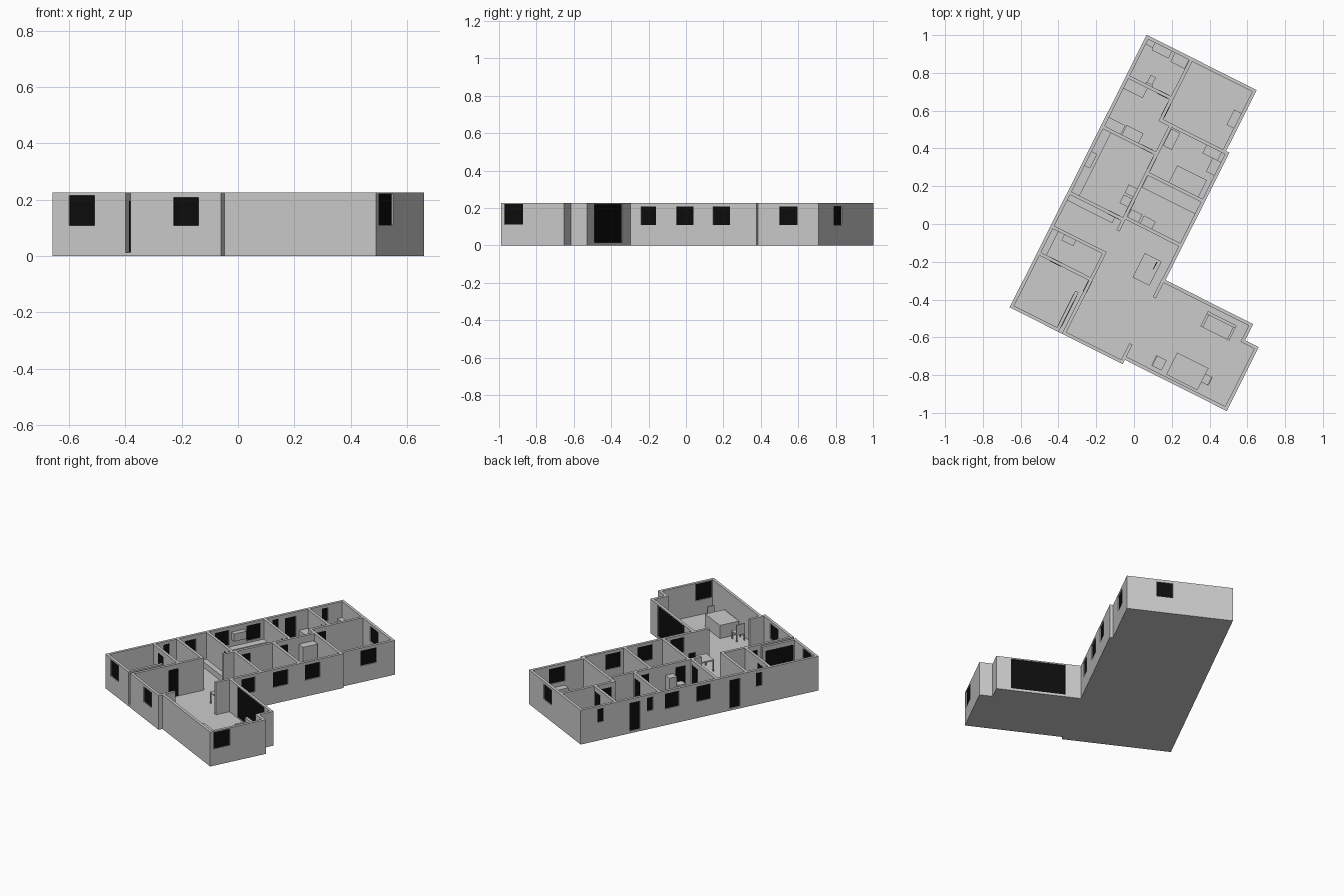
import bpy, bmesh, math

ANGLE = math.radians(-26.7)   # the plan is drawn square, then turned
H, FLOOR, T = 0.226, 0.013, 0.018
black = bpy.data.materials.new("dark_glass")
black.diffuse_color = (0.004, 0.004, 0.004, 1)


def boxes(name, parts, mat=None):
    """One object from boxes (u0, u1, v0, v1, z0, z1)."""
    bm = bmesh.new()
    for u0, u1, v0, v1, z0, z1 in parts:
        vs = bmesh.ops.create_cube(bm, size=1)["verts"]
        for p in vs:
            p.co = ((u0 + u1) / 2 + p.co.x * (u1 - u0),
                    (v0 + v1) / 2 + p.co.y * (v1 - v0),
                    (z0 + z1) / 2 + p.co.z * (z1 - z0))
    return finish(name, bm, mat)


def finish(name, bm, mat=None):
    me = bpy.data.meshes.new(name)
    bm.to_mesh(me)
    bm.free()
    ob = bpy.data.objects.new(name, me)
    ob.rotation_euler.z = ANGLE
    if mat:
        me.materials.append(mat)
    bpy.context.collection.objects.link(ob)
    return ob


def wall(name, axis, pos, a, b, openings=(), panel=0.006):
    """Straight wall along axis, centred on pos, with dark panels in its openings."""
    def piece(s, e, z0, z1, t=T):
        if axis == "u":
            return (s, e, pos - t / 2, pos + t / 2, z0, z1)
        return (pos - t / 2, pos + t / 2, s, e, z0, z1)
    solid, panes, cur = [], [], a
    for s, e, z0, z1 in sorted(openings):
        solid.append(piece(cur, s, 0, H))
        solid.append(piece(s, e, 0, z0))
        solid.append(piece(s, e, z1, H))
        panes.append(piece(s, e, z0, z1, panel))
        cur = e
    solid.append(piece(cur, b, 0, H))
    boxes(name, solid)
    if panes:
        boxes(name + "_panels", panes, black)


def win(a, b, z0=0.108, z1=0.208):
    return (a, b, z0, z1)


def door(a, b, z1=0.195):
    return (a, b, 0.015, z1)


# floor slab
outline = [(-0.39, -0.69), (0.28, -0.69), (0.28, -0.664), (0.883, -0.664),
           (0.883, -0.286), (0.802, -0.286), (0.802, -0.19), (0.282, -0.19),
           (0.282, 0.564), (0.262, 0.564), (0.262, 0.925), (-0.39, 0.925)]
bm = bmesh.new()
face = bm.faces.new([bm.verts.new((u, v, 0)) for u, v in outline])
top = bmesh.ops.extrude_face_region(bm, geom=[face])["geom"]
bmesh.ops.translate(bm, vec=(0, 0, FLOOR),
                    verts=[g for g in top if isinstance(g, bmesh.types.BMVert)])
bmesh.ops.recalc_face_normals(bm, faces=bm.faces)
finish("floor", bm)

# outer walls
h = T / 2
wall("left_wall", "v", -0.39 + h, -0.69, 0.925,
     [win(-0.306, -0.266, 0.12), door(-0.158, -0.084, 0.2), win(0.044, 0.138),
      win(0.259, 0.353), win(0.434, 0.474, 0.12), door(0.521, 0.595, 0.2),
      win(0.77, 0.811, 0.12)])
wall("back_wall", "u", 0.925 - h, -0.39, 0.262, [win(-0.02, 0.08)])
wall("right_back_wall", "v", 0.262 - h, 0.55, 0.925, [win(0.691, 0.798)])
wall("right_wall", "v", 0.282 - h, -0.19, 0.564,
     [win(-0.127, -0.037), win(0.086, 0.187), win(0.304, 0.405)])
wall("wing_back_wall", "u", -0.19 - h, 0.264, 0.802, [door(0.378, 0.712, 0.218)])
wall("wing_step_side", "v", 0.802 - h, -0.304, -0.19)
wall("wing_step_back", "u", -0.286 - h, 0.784, 0.883)
wall("wing_end_wall", "v", 0.883 - h, -0.664, -0.286, [win(-0.641, -0.53, 0.11, 0.22)])
wall("wing_front_wall", "u", -0.664 + h, 0.262, 0.883)
wall("front_left_wall", "u", -0.69 + h, -0.39, -0.1, [win(-0.325, -0.224, 0.108, 0.215)])
wall("front_wall", "u", -0.69 + h, -0.078, 0.28, [win(0.09, 0.19)])

# inner walls, doors slightly proud of the wall
inner = [("u", 0.683, -0.38, -0.12, [door(-0.2, -0.14)]),
         ("v", -0.12, 0.546, 0.915, [door(0.575, 0.655)]),
         ("u", 0.555, -0.129, 0.27, []),
         ("u", 0.385, -0.38, -0.06, [door(-0.15, -0.085)]),
         ("v", -0.06, -0.07, 0.555, [door(0.04, 0.11), door(0.29, 0.365)]),
         ("u", 0.272, -0.06, 0.27, []),
         ("u", 0.01, -0.06, 0.27, []),
         ("u", -0.005, -0.38, -0.06, [door(-0.15, -0.085)]),
         ("u", -0.207, -0.38, -0.062, []),
         ("v", -0.071, -0.69, -0.2, [door(-0.44, -0.37)]),
         ("u", -0.365, -0.38, -0.071, [door(-0.31, -0.245)]),
         ("v", -0.109, -0.69, -0.455, [door(-0.665, -0.475)]),
         ("v", 0.271, -0.69, -0.575, []),
         ("v", 0.271, -0.3, -0.19, [])]
for i, (axis, pos, a, b, ops) in enumerate(inner):
    wall(f"inner_wall_{i + 1}", axis, pos, a, b, ops, T + 0.003)


# solid furniture: name, centre u, v, size u, v, bottom, top
F = FLOOR - 0.001
for name, u, v, su, sv, z0, z1 in [
        ("dining_table_block", 0.603, -0.57, 0.185, 0.13, F, 0.1),
        ("washbasin", -0.27, -0.232, 0.07, 0.035, F, 0.09),
        ("shower_base", -0.357, -0.286, 0.035, 0.14, F, 0.025),
        ("hall_bench", -0.24, -0.03, 0.27, 0.035, F, 0.05),
        ("kitchen_counter", -0.351, 0.19, 0.052, 0.375, F, 0.095),
        ("cooker_hood", -0.357, 0.2, 0.033, 0.085, 0.14, 0.19),
        ("fridge", -0.094, 0.15, 0.05, 0.05, F, 0.16),
        ("kitchen_cabinet", -0.094, 0.09, 0.05, 0.05, F, 0.1),
        ("laundry_cabinet", -0.325, 0.42, 0.1, 0.052, F, 0.1),
        ("laundry_bench", -0.22, 0.422, 0.1, 0.058, F, 0.1),
        ("utility_cabinet", -0.318, 0.645, 0.12, 0.058, F, 0.1),
        ("bath", -0.28, 0.89, 0.1, 0.05, F, 0.06),
        ("corner_shelf", -0.355, 0.897, 0.05, 0.04, F, 0.12),
        ("vanity", -0.172, 0.885, 0.085, 0.062, F, 0.095),
        ("window_desk", 0.223, 0.735, 0.042, 0.09, F, 0.08),
        ("bed", 0.153, 0.33, 0.175, 0.1, F, 0.06),
        ("wardrobe", -0.024, 0.49, 0.052, 0.1, F, 0.18),
        ("dresser", 0.2, 0.522, 0.09, 0.048, F, 0.1),
        ("side_desk", 0.24, 0.46, 0.048, 0.08, F, 0.08),
        ("bedroom_bed", 0.11, 0.228, 0.32, 0.072, F, 0.055),
        ("bedroom_cabinet_left", -0.015, 0.041, 0.065, 0.045, F, 0.16),
        ("bedroom_cabinet_right", 0.062, 0.041, 0.07, 0.045, F, 0.1)]:
    boxes(name, [(u - su / 2, u + su / 2, v - sv / 2, v + sv / 2, z0, z1)])

# toilet: pedestal and cistern
boxes("toilet", [(-0.275, -0.245, 0.7, 0.745, F, 0.055),
                 (-0.28, -0.24, 0.69, 0.703, F, 0.095)])


def legged(name, u0, u1, v0, v1, z, leg, extra=()):
    """Flat top on four legs."""
    legs = [(u, u + leg, v, v + leg, F, z) for u in (u0, u1 - leg) for v in (v0, v1 - leg)]
    boxes(name, legs + [(u0, u1, v0, v1, z - 0.008, z)] + list(extra))


# work table with a screen, and two chairs
legged("work_table", 0.12, 0.22, -0.255, -0.112, 0.09, 0.006)
boxes("screen", [(0.197, 0.201, -0.17, -0.125, 0.09, 0.125)], black)
legged("chair_left", 0.418, 0.478, -0.627, -0.567, 0.065, 0.007,
       [(0.418, 0.425, -0.627, -0.567, 0.06, 0.125)])
legged("chair_right", 0.69, 0.737, -0.588, -0.538, 0.065, 0.007,
       [(0.73, 0.737, -0.588, -0.538, 0.06, 0.125)])

# sofa: seat, back, two arms
boxes("sofa", [(0.557, 0.728, -0.325, -0.24, F, 0.05),
               (0.557, 0.728, -0.253, -0.236, F, 0.1),
               (0.557, 0.571, -0.325, -0.24, F, 0.072),
               (0.714, 0.728, -0.325, -0.24, F, 0.072)])
